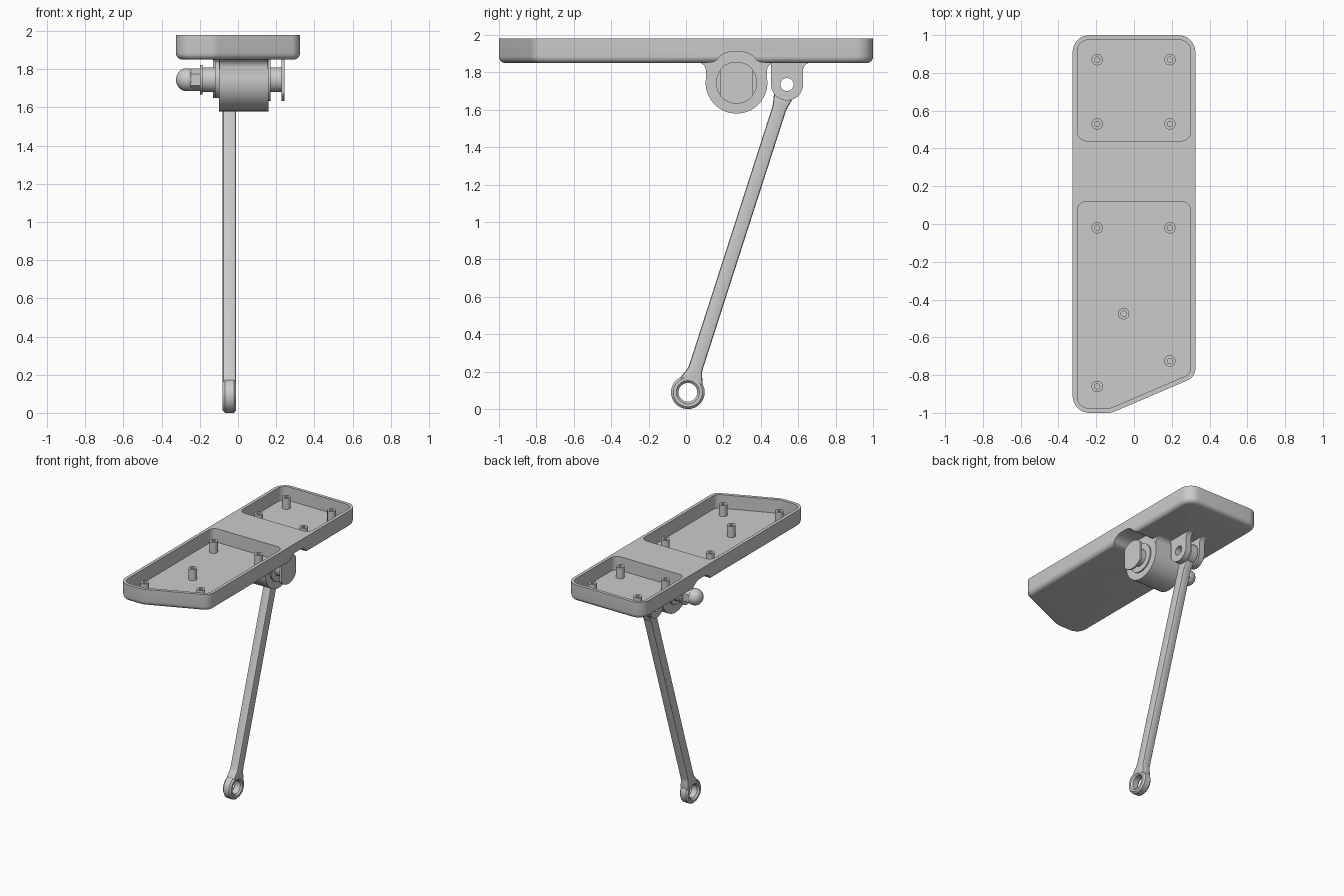
import bpy, bmesh, math
from mathutils import Vector

cube = bpy.data.objects.get("Cube")
if cube:
    bpy.data.objects.remove(cube, do_unlink=True)

grey = bpy.data.materials.new("plain grey")
grey.use_nodes = True
GREY = (0.6, 0.6, 0.6, 1)
grey.diffuse_color = GREY
grey.node_tree.nodes["Principled BSDF"].inputs["Base Color"].default_value = GREY


def finish(name, bm):
    bmesh.ops.recalc_face_normals(bm, faces=bm.faces[:])
    mesh = bpy.data.meshes.new(name)
    bm.to_mesh(mesh)
    bm.free()
    mesh.materials.append(grey)
    ob = bpy.data.objects.new(name, mesh)
    bpy.context.collection.objects.link(ob)
    return ob


def activate(ob):
    bpy.ops.object.select_all(action='DESELECT')
    ob.select_set(True)
    bpy.context.view_layer.objects.active = ob


def rounded(corners, steps=8):
    """Outline from (a, b, radius) corners, each replaced by an arc."""
    out = []
    for i, (a, b, r) in enumerate(corners):
        p = Vector((a, b))
        if r == 0:
            out.append(p)
            continue
        u = (Vector(corners[i - 1][:2]) - p).normalized()
        v = (Vector(corners[(i + 1) % len(corners)][:2]) - p).normalized()
        half = u.angle(v) / 2
        centre = p + (u + v).normalized() * (r / math.sin(half))
        reach = r / math.tan(half)
        start, end = p + u * reach - centre, p + v * reach - centre
        first = math.atan2(start.y, start.x)
        sweep = math.remainder(math.atan2(end.y, end.x) - first, math.tau)
        for k in range(steps + 1):
            t = first + sweep * k / steps
            out.append(centre + Vector((math.cos(t), math.sin(t))) * r)
    return out


def prism(name, outline, lo, hi, axis='X', low_bevel=0):
    """Extrude an outline along X (outline is y, z) or Z (outline is x, y)."""
    bm = bmesh.new()
    place = (lambda p, h: (h, p[0], p[1])) if axis == 'X' else (lambda p, h: (p[0], p[1], h))
    bottom = bm.faces.new([bm.verts.new(place(p, lo)) for p in outline])
    top = bm.faces.new([bm.verts.new(place(p, hi)) for p in outline])
    n = len(outline)
    bv, tv = bottom.verts[:], top.verts[:]
    for i in range(n):
        j = (i + 1) % n
        bm.faces.new((bv[i], bv[j], tv[j], tv[i]))
    bmesh.ops.recalc_face_normals(bm, faces=bm.faces[:])
    if low_bevel:
        bmesh.ops.bevel(bm, geom=bottom.edges[:], offset=low_bevel, segments=5,
                        profile=0.5, affect='EDGES')
    return finish(name, bm)


def lathe(name, profile, centre, axis='X', steps=48, closed=False):
    """Spin (along, radius) points about an axis through centre."""
    bm = bmesh.new()
    verts = [bm.verts.new((a, 0, r) if axis == 'X' else (r, 0, a)) for a, r in profile]
    for a, b in zip(verts, verts[1:] + verts[:1] if closed else verts[1:]):
        bm.edges.new((a, b))
    bmesh.ops.spin(bm, geom=bm.verts[:] + bm.edges[:], cent=(0, 0, 0),
                   axis=(1, 0, 0) if axis == 'X' else (0, 0, 1),
                   dvec=(0, 0, 0), angle=math.tau, steps=steps)
    bmesh.ops.remove_doubles(bm, verts=bm.verts[:], dist=0.0001)
    bmesh.ops.translate(bm, verts=bm.verts[:], vec=centre)
    return finish(name, bm)


def rod_x(name, x0, x1, r, centre, steps=48):
    return lathe(name, [(x0, 0), (x0, r), (x1, r), (x1, 0)], centre, steps=steps)


def ring(name, x0, x1, inner, outer, centre, edge):
    """Bored eye with chamfered rims."""
    return lathe(name, [(x0, inner + edge), (x0, outer - edge), (x0 + edge, outer),
                        (x1 - edge, outer), (x1, outer - edge), (x1, inner + edge),
                        (x1 - edge, inner), (x0 + edge, inner)], centre, closed=True)


def cut(ob, cutter):
    cutter.hide_render = True
    mod = ob.modifiers.new("cut", 'BOOLEAN')
    mod.operation, mod.solver, mod.object = 'DIFFERENCE', 'EXACT', cutter
    activate(ob)
    bpy.ops.object.modifier_apply(modifier=mod.name)
    bpy.data.objects.remove(cutter, do_unlink=True)


TOP, UNDER, FLOOR = 1.98, 1.85, 1.875
PIVOT = Vector((0, 0.27, 1.745))
CLEVIS = Vector((0, 0.54, 1.735))
FOOT = Vector((0, 0.01, 0.09))
HUB_X = (-0.10, 0.16)

# Tray with one clipped corner and two pockets
tray = prism("tray", rounded([(-0.325, -1, 0.09), (-0.12, -1, 0.09), (0.325, -0.81, 0.07),
                              (0.325, 1, 0.09), (-0.325, 1, 0.09)]),
             UNDER, TOP, 'Z', low_bevel=0.035)
cut(tray, prism("front_pocket", rounded([(-0.3, -0.975, 0.06), (-0.125, -0.975, 0.06),
                                         (0.3, -0.793, 0.05), (0.3, 0.12, 0.05),
                                         (-0.3, 0.12, 0.05)]), FLOOR, 2.1, 'Z'))
cut(tray, prism("back_pocket", rounded([(-0.3, 0.44, 0.05), (0.3, 0.44, 0.05),
                                        (0.3, 0.975, 0.06), (-0.3, 0.975, 0.06)]),
                FLOOR, 2.1, 'Z'))

# Arched reliefs under the tray on both sides of the hub
arch = rounded([(0.04, 1.8, 0), (0.04, 1.845, 0), (0.155, 1.855, 0.05), (0.2, 1.91, 0.1),
                (0.34, 1.91, 0.1), (0.385, 1.855, 0.05), (0.5, 1.845, 0), (0.5, 1.8, 0)])
for lo, hi in ((-0.5, HUB_X[0]), (HUB_X[1], 0.5)):
    cut(tray, prism("relief", arch, lo, hi))

# Hollow screw posts in the pockets
posts = [(x, y) for x in (-0.195, 0.19) for y in (0.87, 0.53, -0.02)]
posts += [(0.19, -0.725), (-0.195, -0.86), (-0.055, -0.475)]
for x, y in posts:
    lathe("screw_post", [(FLOOR - 0.005, 0.014), (FLOOR - 0.005, 0.03), (1.96, 0.03), (1.96, 0.014)],
          (x, y, 0), 'Z', steps=24, closed=True)

# Hub and its flared neck
rod_x("hub", *HUB_X, 0.165, PIVOT, 64)
prism("hub_neck", rounded([(0.05, 1.87, 0), (0.05, 1.853, 0), (0.107, 1.853, 0.045),
                           (0.107, 1.745, 0), (0.433, 1.745, 0), (0.433, 1.853, 0.045),
                           (0.49, 1.853, 0), (0.49, 1.87, 0)]),
      HUB_X[0] + 0.002, HUB_X[1] - 0.002)

# Pivot bolt: shaft, collars, washer, domed nut and flat-sided head
rod_x("pivot_shaft", -0.19, 0.23, 0.065, PIVOT)
rod_x("right_collar", -0.12, -0.1, 0.095, PIVOT)
rod_x("left_collar", 0.16, 0.17, 0.11, PIVOT)
rod_x("washer", -0.2, -0.187, 0.077, PIVOT)
rod_x("hex_nut", -0.25, -0.2, 0.06, PIVOT, 6)
dome = [(-0.27 - 0.055 * math.sin(t), 0.06 * math.cos(t))
        for t in (k * math.pi / 20 for k in range(10))]
lathe("nut_dome", [(-0.24, 0), (-0.24, 0.05), (-0.255, 0.06)] + dome + [(-0.325, 0)], PIVOT)
head = []
for k in range(64):
    t = k * math.tau / 64
    head.append((PIVOT.y + max(-0.088, min(0.088, 0.112 * math.cos(t))),
                 PIVOT.z + 0.112 * math.sin(t)))
prism("bolt_head", head, 0.228, 0.243)

# Clevis ears
ear = rounded([(0.43, 1.87, 0), (0.43, 1.853, 0), (0.455, 1.853, 0.02), (0.455, 1.65, 0.084),
               (0.625, 1.65, 0.084), (0.625, 1.853, 0.045), (0.69, 1.853, 0), (0.69, 1.87, 0)], 12)
for name, lo, hi in (("right_ear", -0.13, -0.085), ("left_ear", -0.005, 0.04)):
    cut(prism(name, ear, lo, hi), rod_x("ear_bore", -0.3, 0.3, 0.035, CLEVIS))

# Push rod with an eye at each end
ring("lower_eye", -0.08, -0.01, 0.05, 0.09, FOOT, 0.012)
ring("upper_eye", -0.08, -0.01, 0.035, 0.08, CLEVIS, 0.006)
along = (CLEVIS - FOOT).normalized()
side = Vector((0, along.z, -along.y))
length = (CLEVIS - FOOT).length
half = [(0.056, 0.066, 0), (0.125, 0.038, 0.1), (length - 0.13, 0.038, 0.1), (length - 0.05, 0.055, 0)]
shape = rounded(half + [(s, -w, r) for s, w, r in reversed(half)], 4)
bar = prism("push_rod", [(FOOT + along * s + side * w).yz for s, w in shape], -0.08, -0.01)
bevel = bar.modifiers.new("soft_edges", 'BEVEL')
bevel.width, bevel.segments, bevel.limit_method = 0.012, 2, 'ANGLE'
activate(bar)
bpy.ops.object.modifier_apply(modifier=bevel.name)

# Smooth curved faces, keep edges crisp
for ob in list(bpy.context.collection.objects):
    if ob.type == 'MESH' and grey.name in ob.data.materials:
        activate(ob)
        bpy.ops.object.shade_smooth_by_angle(angle=math.radians(32))
